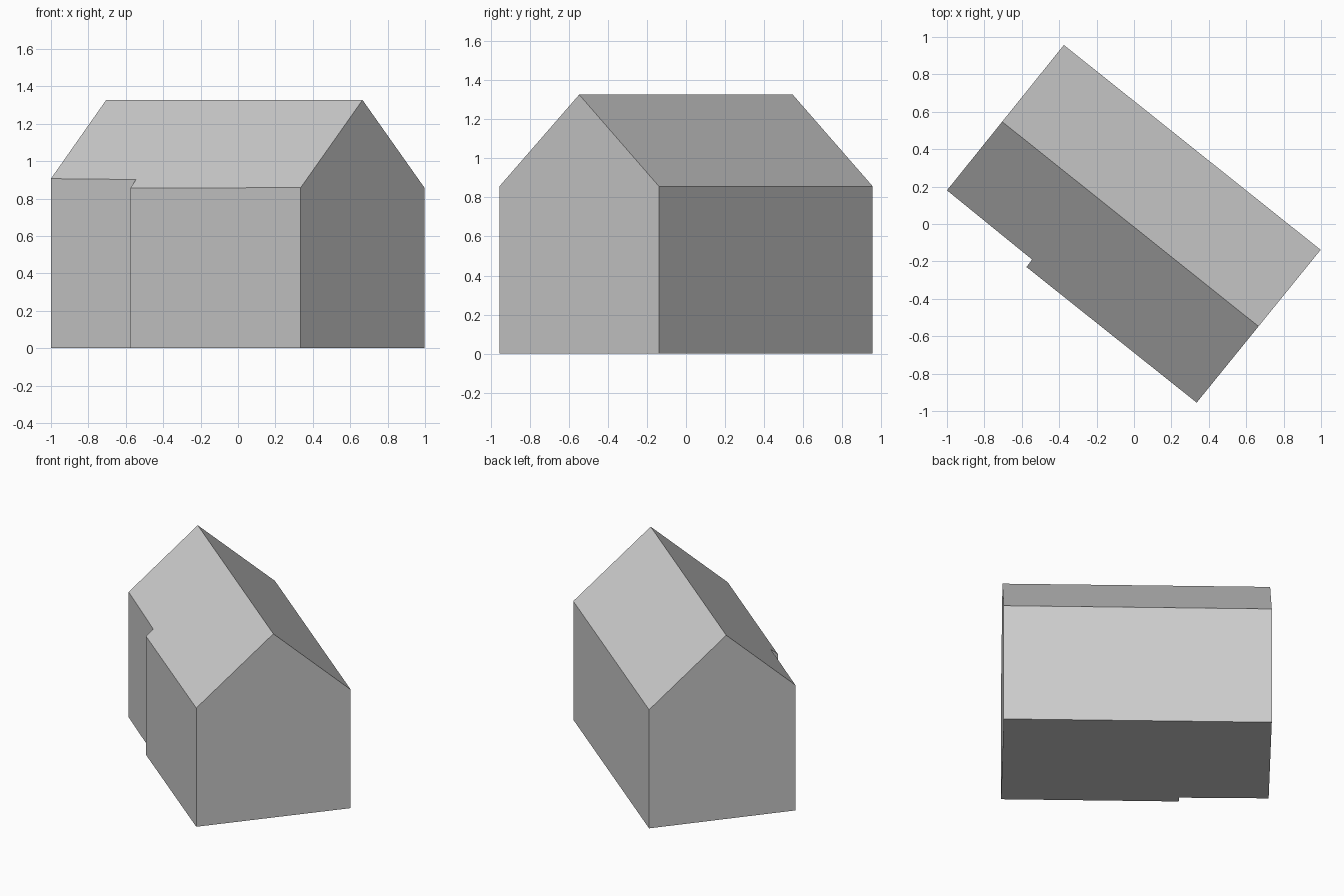
import bpy, bmesh
from mathutils import Vector

cube = bpy.data.objects.get("Cube")
if cube:
    bpy.data.objects.remove(cube, do_unlink=True)

# Plain grey for the whole building
grey = bpy.data.materials.new("plain_grey")
grey.use_nodes = True
colour = (0.6, 0.6, 0.6, 1)
grey.diffuse_color = colour
grey.node_tree.nodes["Principled BSDF"].inputs["Base Color"].default_value = colour

# Floor plan with a small step in the front wall, counter-clockwise
plan = [(-1, 0.18), (-0.545, -0.19), (-0.575, -0.23),
        (0.335, -0.955), (0.998, -0.138), (-0.375, 0.957)]
ridge_ends = Vector((-0.705, 0.547, 1.327)), Vector((0.663, -0.545, 1.327))
pitch = 0.893

# Walls: the plan raised as a closed prism
bm = bmesh.new()
floor = bm.faces.new([bm.verts.new((x, y, 0)) for x, y in plan])
raised = bmesh.ops.extrude_face_region(bm, geom=[floor], use_keep_orig=True)
top = [v for v in raised["geom"] if isinstance(v, bmesh.types.BMVert)]
bmesh.ops.translate(bm, verts=top, vec=(0, 0, 1.8))
bmesh.ops.recalc_face_normals(bm, faces=bm.faces)

# Gable roof: trim the prism along one sloping plane on each side of the ridge
along = (ridge_ends[1] - ridge_ends[0]).normalized()
outward = Vector((along.y, -along.x, 0))
for side in (1, -1):
    normal = (outward * side * pitch + Vector((0, 0, 1))).normalized()
    cut = bmesh.ops.bisect_plane(
        bm, geom=bm.verts[:] + bm.edges[:] + bm.faces[:],
        plane_co=ridge_ends[0], plane_no=normal, clear_outer=True)
    rim = [e for e in cut["geom_cut"] if isinstance(e, bmesh.types.BMEdge)]
    bmesh.ops.contextual_create(bm, geom=rim)
bmesh.ops.recalc_face_normals(bm, faces=bm.faces)

mesh = bpy.data.meshes.new("house_body")
bm.to_mesh(mesh)
bm.free()
mesh.materials.append(grey)
house = bpy.data.objects.new("house_body", mesh)
bpy.context.collection.objects.link(house)
